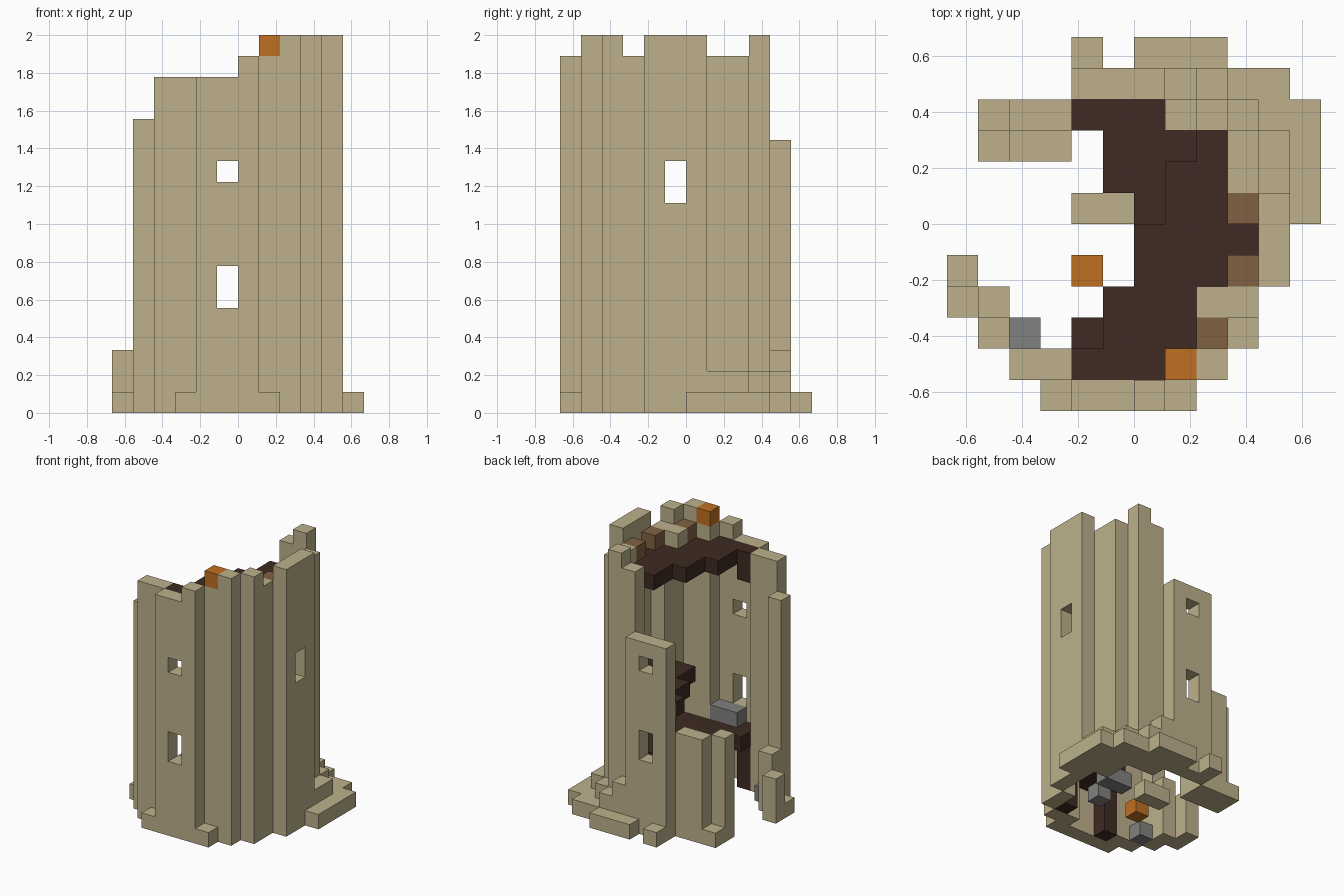
import bpy, bmesh
from mathutils import Vector

if "Cube" in bpy.data.objects:
    bpy.data.objects.remove(bpy.data.objects["Cube"])

CELL = 1 / 9


def material(name, rgb):
    mat = bpy.data.materials.new(name)
    mat.use_nodes = True
    colour = (*rgb, 1)
    mat.diffuse_color = colour
    mat.node_tree.nodes["Principled BSDF"].inputs["Base Color"].default_value = colour
    return mat


stone = material("sand_stone", (.51, .44, .26))
dark_wood = material("dark_wood", (.05, .023, .016))
brown_wood = material("brown_wood", (.22, .12, .055))
orange = material("orange", (.53, .16, .015))
grey = material("grey_stone", (.22, .22, .215))


def block(x, y, z=0, w=1, d=1, h=1):
    """Set of grid cells filling a box whose low corner is x, y, z."""
    return {(i, j, k) for i in range(x, x + w)
            for j in range(y, y + d) for k in range(z, z + h)}


def column(x, y, h, w=1, d=1):
    return block(x, y, 0, w, d, h)


def build(name, cells, mat):
    """Skin the outside of a set of cells and merge its flat faces."""
    bm = bmesh.new()
    verts = {}

    def vert(p):
        key = tuple(p)
        if key not in verts:
            verts[key] = bm.verts.new(Vector(key) * CELL)
        return verts[key]

    for cell in sorted(cells):
        for axis in range(3):
            for side in (0, 1):
                near = list(cell)
                near[axis] += 2 * side - 1
                if tuple(near) in cells:
                    continue
                u, v = (axis + 1) % 3, (axis + 2) % 3
                ring = []
                for a, b in ((0, 0), (1, 0), (1, 1), (0, 1)):
                    p = list(cell)
                    p[axis] += side
                    p[u] += a
                    p[v] += b
                    ring.append(vert(p))
                bm.faces.new(ring if side else ring[::-1])
    bmesh.ops.dissolve_limit(bm, angle_limit=.01, verts=bm.verts[:], edges=bm.edges[:])
    mesh = bpy.data.meshes.new(name)
    bm.to_mesh(mesh)
    bm.free()
    mesh.materials.append(mat)
    obj = bpy.data.objects.new(name, mesh)
    bpy.context.collection.objects.link(obj)
    return obj


# Round tower wall, broken open on its left-hand side
TOP = 18
front = column(-2, -6, TOP - 2, w=3) | block(0, -6, TOP - 2)
front_left = column(-4, -5, TOP - 2, w=2) | column(-5, -4, 14) | column(-5, -3, 4)
front_right = column(1, -5, TOP - 1) | column(2, -5, TOP) | column(3, -4, TOP)
front_right |= column(3, -3, TOP - 1)
side = column(4, -2, TOP, d=3)
back_right = column(3, 1, TOP - 1, d=2) | column(2, 3, TOP) | column(1, 3, TOP - 1)
back = column(-2, 4, 13, w=3)
back_left = column(-4, 3, 7, w=2) | column(-5, 2, 7)
wall = front | front_left | front_right | side | back_right | back | back_left

# Window openings
for y in (-6, 4):
    wall -= block(-1, y, 5, h=2) | block(-1, y, 11)
wall -= block(4, -1, 10, h=2)

# Stepped footing and the stump beside the gap
footing = column(-3, -6, 1) | column(1, -6, 1)
footing |= column(-6, -3, 1) | column(-6, -2, 3)
footing |= column(5, 0, 1, d=4) | column(4, 3, 1) | column(3, 4, 1, w=2)
footing |= column(4, 1, 2, d=2) | column(3, 3, 2) | column(2, 4, 2) | column(1, 4, 3)
footing |= column(0, 5, 1, w=3) | column(-2, 5, 1) | column(-5, 3, 1)
build("tower_wall", wall | footing, stone)

# Inner stone pieces
build("parapet_block", block(2, -3, TOP - 2), stone)
build("corner_rubble", column(-4, 2, 2, w=2), stone)
build("fallen_stone", column(-2, 0, 1, w=2), stone)


# Broken floors: each row gives y, first x and last x
def floor(z, rows):
    cells = set()
    for y, first, last in rows:
        cells |= block(first, y, z, w=last - first + 1)
    return cells - wall


upper_rows = [(-5, -2, 0), (-4, -1, 2), (-3, -1, 2), (-2, 0, 3), (-1, 0, 3),
              (0, 1, 3), (1, 1, 2), (2, 2, 2)]
middle_rows = [(-1, 0, 3), (0, 0, 3), (1, -1, 2), (2, -1, 2), (3, -2, 0)]
build("upper_floor", floor(15, upper_rows) | block(-2, -5, 14), dark_wood)
build("middle_floor", floor(8, middle_rows), dark_wood)
build("lower_floor", floor(3, upper_rows + [(-4, -2, -2)]), dark_wood)

# Posts under the lower floor
for name, x, y in (("left_post", -2, -5), ("right_post", 2, -4)):
    build(name, column(x, y, 3), dark_wood)

# Crates on the upper floor
for i, (x, y) in enumerate(((3, 0), (3, -2), (2, -4))):
    build(f"crate_{i + 1}", block(x, y, TOP - 2), brown_wood)

# Orange blocks on the parapet and the ground
build("parapet_orange_block", block(1, -5, TOP - 1), orange)
build("ground_orange_block", block(-2, -2), orange)

# Grey bench and loose stones
build("bench", block(-1, -5, 4, w=2), grey)
build("grey_stone_left", block(-4, -4), grey)
build("grey_stone_right", block(1, -2), grey)
build("grey_slab", block(1, 0, w=2), grey)
